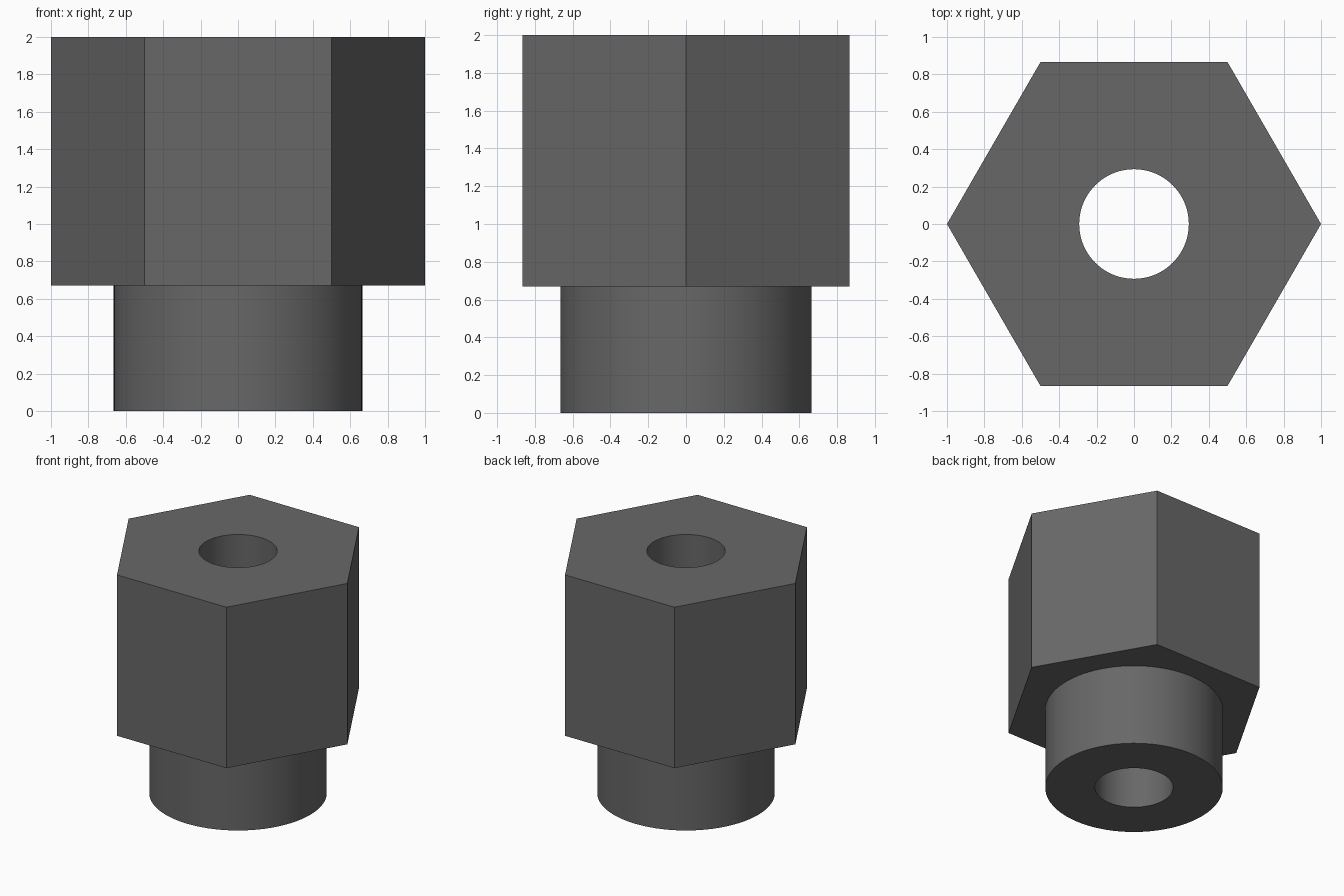
import bpy
import bmesh
import math

if "Cube" in bpy.data.objects:
    bpy.data.objects.remove(bpy.data.objects["Cube"])

SIDES = 96            # divisible by 6, so the hexagon corners fall on vertices
BORE, COLLAR, HEAD = 0.293, 0.665, 1.0
SHOULDER, TOP = 0.67, 2.0


def round_ring(radius):
    return lambda a: radius


def hex_ring(radius):
    # distance from the axis to a hexagon with corners on the x axis
    return lambda a: radius * math.cos(math.pi / 6) / math.cos(a % (math.pi / 3) - math.pi / 6)


# closed section: bore, underside, collar, shoulder, hexagonal head, top
section = [
    (round_ring(BORE), 0.0),
    (round_ring(COLLAR), 0.0),
    (round_ring(COLLAR), SHOULDER),
    (hex_ring(HEAD), SHOULDER),
    (hex_ring(HEAD), TOP),
    (round_ring(BORE), TOP),
]

bm = bmesh.new()
rings = []
for radius, z in section:
    ring = []
    for i in range(SIDES):
        a = math.tau * i / SIDES
        r = radius(a)
        ring.append(bm.verts.new((r * math.cos(a), r * math.sin(a), z)))
    rings.append(ring)

for k, lower in enumerate(rings):
    upper = rings[(k + 1) % len(rings)]
    for i in range(SIDES):
        j = (i + 1) % SIDES
        bm.faces.new((lower[i], lower[j], upper[j], upper[i]))
bmesh.ops.recalc_face_normals(bm, faces=bm.faces)

mesh = bpy.data.meshes.new("hex_bushing")
bm.to_mesh(mesh)
bm.free()

# dark grey metal
metal = bpy.data.materials.new("dark grey metal")
metal.diffuse_color = (0.137, 0.137, 0.137, 1.0)
metal.use_nodes = True
metal.node_tree.nodes["Principled BSDF"].inputs["Base Color"].default_value = metal.diffuse_color
mesh.materials.append(metal)

bushing = bpy.data.objects.new("hex_bushing", mesh)
bpy.context.collection.objects.link(bushing)
bpy.context.view_layer.objects.active = bushing
bushing.select_set(True)
bpy.ops.object.shade_smooth_by_angle(angle=math.radians(30))
